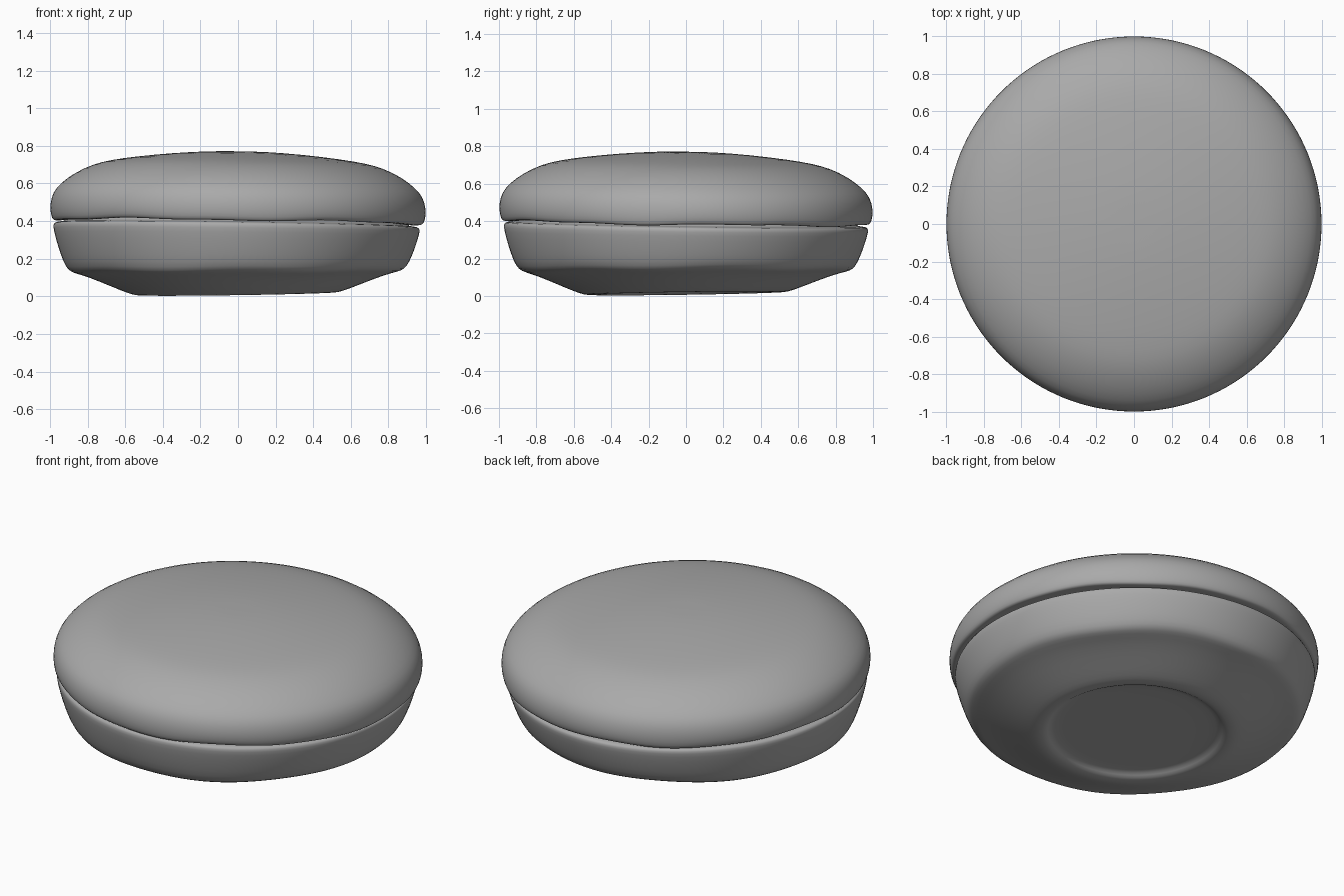
import bpy
import bmesh
from math import sin, cos, pi

cube = bpy.data.objects.get("Cube")
if cube:
    bpy.data.objects.remove(cube, do_unlink=True)

SEGMENTS = 72

grey = bpy.data.materials.new("warm_stone_grey")
grey.use_nodes = True
COLOUR = (0.4, 0.4, 0.4, 1)
grey.diffuse_color = COLOUR
bsdf = grey.node_tree.nodes["Principled BSDF"]
bsdf.inputs["Base Color"].default_value = COLOUR
bsdf.inputs["Roughness"].default_value = 0.8


def lathe(name, profile, warp, cap_start=False):
    """Spin a radius/height profile round z, warping each point slightly."""
    bm = bmesh.new()
    rings = []
    for r, z in profile:
        ring = []
        for i in range(SEGMENTS):
            a = 2 * pi * i / SEGMENTS
            ring.append(bm.verts.new(warp(r * cos(a), r * sin(a), z, a)))
        rings.append(ring)
    for low, high in zip(rings, rings[1:]):
        for i in range(SEGMENTS):
            j = (i + 1) % SEGMENTS
            bm.faces.new((low[i], low[j], high[j], high[i]))
    # Close the centre with a fan of triangles
    ring = rings[0]
    r, z = profile[0]
    centre = bm.verts.new(warp(0, 0, z, 0))
    for i in range(SEGMENTS):
        bm.faces.new((centre, ring[i], ring[(i + 1) % SEGMENTS]))
    bmesh.ops.recalc_face_normals(bm, faces=bm.faces)
    mesh = bpy.data.meshes.new(name)
    bm.to_mesh(mesh)
    bm.free()
    mesh.materials.append(grey)
    obj = bpy.data.objects.new(name, mesh)
    bpy.context.collection.objects.link(obj)
    sub = obj.modifiers.new("Smooth", "SUBSURF")
    sub.levels = sub.render_levels = 1
    bpy.ops.object.select_all(action="DESELECT")
    obj.select_set(True)
    bpy.context.view_layer.objects.active = obj
    bpy.ops.object.shade_smooth()
    return obj


def lid_warp(x, y, z, a):
    # The crown leans down to the left and back; the rim edge is wavy
    edge = max(0, 1 - abs(z - 0.4) / 0.06)
    wave = 0.005 * sin(5 * a) + 0.003 * sin(11 * a + 1)
    return x, y, z - 0.014 * (x + y) + edge * wave


def base_warp(x, y, z, a):
    # The foot rises a little to the left and back, the seam falls
    tilt = 0.016 * (1 - z / 0.2)
    wave = 0.004 * sin(7 * a) * max(0, 1 - abs(z - 0.14) / 0.05)
    return x - 0.008, y, max(0, z + tilt * (x + y) + wave)


# Domed upper shell, from the crown round to the underside of its rim
lid = lathe("lid", [
    (0.15, 0.77), (0.35, 0.757), (0.55, 0.735), (0.68, 0.715),
    (0.77, 0.692), (0.87, 0.645), (0.945, 0.588), (0.985, 0.54),
    (1.0, 0.48), (0.998, 0.43), (0.988, 0.398), (0.975, 0.392),
    (0.94, 0.394), (0.88, 0.40),
], lid_warp)

# Lower shell with a shallow round recess, foot ring, sloped belly and neck
base = lathe("base", [
    (0.20, 0.04), (0.42, 0.04), (0.465, 0.036), (0.48, 0.014),
    (0.53, 0.012), (0.57, 0.022), (0.65, 0.053), (0.79, 0.11),
    (0.86, 0.128), (0.895, 0.142), (0.92, 0.18), (0.95, 0.26),
    (0.973, 0.34), (0.976, 0.37), (0.965, 0.382), (0.93, 0.385),
    (0.905, 0.39), (0.9, 0.44),
], base_warp)
